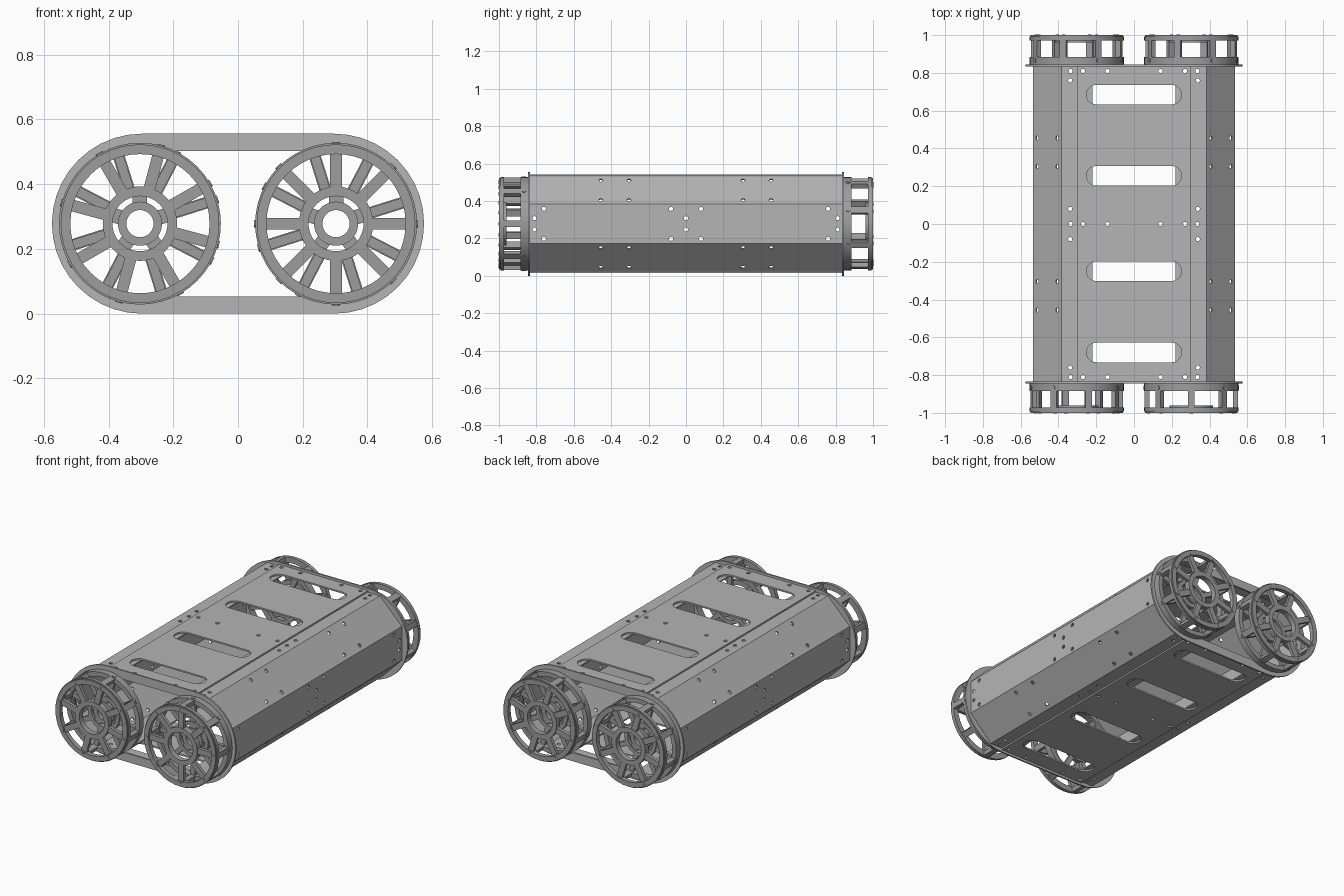
import bpy, bmesh, math
from mathutils import Matrix, Vector

cube = bpy.data.objects.get("Cube")
if cube:
    bpy.data.objects.remove(cube, do_unlink=True)


def material(name, v):
    m = bpy.data.materials.new(name)
    m.use_nodes = True
    m.diffuse_color = (v, v, v, 1)
    m.node_tree.nodes["Principled BSDF"].inputs["Base Color"].default_value = (v, v, v, 1)
    return m


LIGHT = material("light_grey_metal", 0.46)
DARK = material("dark_grey_metal", 0.34)
MID_Z = 0.278


def finish(name, bm, mat=None, smooth=False):
    bmesh.ops.recalc_face_normals(bm, faces=bm.faces)
    me = bpy.data.meshes.new(name)
    bm.to_mesh(me)
    bm.free()
    ob = bpy.data.objects.new(name, me)
    bpy.context.collection.objects.link(ob)
    if mat:
        me.materials.append(mat)
    if smooth:
        select(ob)
        bpy.ops.object.shade_smooth_by_angle(angle=math.radians(35))
    return ob


def select(ob):
    bpy.ops.object.select_all(action="DESELECT")
    ob.select_set(True)
    bpy.context.view_layer.objects.active = ob


def cut(ob, cutter):
    mod = ob.modifiers.new("cut", "BOOLEAN")
    mod.object = cutter
    mod.solver = "EXACT"
    select(ob)
    bpy.ops.object.modifier_apply(modifier=mod.name)


def band(bm, inner, outer, y0, y1):
    """Solid closed band between two matching xz loops."""
    n = len(inner)
    loops = [[bm.verts.new((x, y, z)) for x, z in pts]
             for pts, y in ((inner, y0), (outer, y0), (outer, y1), (inner, y1))]
    for k in range(4):
        a, b = loops[k], loops[(k + 1) % 4]
        for i in range(n):
            j = (i + 1) % n
            bm.faces.new((a[i], a[j], b[j], b[i]))


def circle(r, n=48):
    return [(r * math.cos(2 * math.pi * i / n), r * math.sin(2 * math.pi * i / n)) for i in range(n)]


def stadium(r, half, n=20):
    pts = []
    for side, start in ((1, -90), (-1, 90)):
        for i in range(n + 1):
            a = math.radians(start + 180 * i / n)
            pts.append((side * half + r * math.cos(a), r * math.sin(a)))
    return pts


def box(bm, x0, x1, y0, y1, z0, z1, m=Matrix()):
    t = Matrix.Translation(((x0 + x1) / 2, (y0 + y1) / 2, (z0 + z1) / 2))
    s = Matrix.Diagonal((x1 - x0, y1 - y0, z1 - z0, 1))
    bmesh.ops.create_cube(bm, size=1, matrix=m @ t @ s)


def rod(bm, at, direction, r=0.011, length=0.08):
    rot = Vector(direction).to_track_quat("Z", "Y").to_matrix().to_4x4()
    bmesh.ops.create_cone(bm, cap_ends=True, segments=12, radius1=r, radius2=r,
                          depth=length, matrix=Matrix.Translation(at) @ rot)


# Bolt hole cutters: top and bottom, sides, and sloped faces
bm = bmesh.new()
flat_holes = [(x, y) for y in (-0.81, 0, 0.81) for x in (0.335, 0.27, 0.14)]
flat_holes += [(0.338, y) for y in (-0.76, -0.08, 0.08, 0.76)]
side_holes = [(y, 0.03) for y in (-0.81, 0, 0.81)] + [(y, 0.08) for y in (-0.76, -0.08, 0.08, 0.76)]
slopes = [(x, y, z) for y in (-0.455, -0.305, 0.305, 0.455) for x, z in ((0.513, 0.128), (0.407, 0.232))]
for sx in (-1, 1):
    for sz in (-1, 1):
        for x, y in flat_holes:
            rod(bm, (sx * x, y, MID_Z + sz * 0.26), (0, 0, 1))
        for y, z in side_holes:
            rod(bm, (sx * 0.535, y, MID_Z + sz * z), (1, 0, 0))
        for x, y, z in slopes:
            rod(bm, (sx * x, y, MID_Z + sz * z), (sx, 0, sz))
holes = finish("hole_cutter", bm)
holes.hide_render = True

# Slot cutters through the flat panels
bm = bmesh.new()
for y in (-0.68, -0.25, 0.255, 0.685):
    vs = [bm.verts.new((x, y + d, -0.1)) for x, d in stadium(0.052, 0.2, 10)]
    f = bm.faces.new(vs)
    top = bmesh.ops.extrude_face_region(bm, geom=[f])["geom"]
    bmesh.ops.translate(bm, vec=(0, 0, 0.8), verts=[v for v in top if isinstance(v, bmesh.types.BMVert)])
slots = finish("slot_cutter", bm)
slots.hide_render = True

# Folded side shells with flanges under the panels
half = [(0.22, 0.254), (0.385, 0.254), (0.535, 0.105)]
profile = half + [(x, -z) for x, z in reversed(half)]
for side, name in ((1, "left_side_shell"), (-1, "right_side_shell")):
    bm = bmesh.new()
    rows = [[bm.verts.new((side * x, y, MID_Z + z)) for x, z in profile] for y in (-0.835, 0.835)]
    for i in range(len(profile) - 1):
        bm.faces.new((rows[0][i], rows[0][i + 1], rows[1][i + 1], rows[1][i]))
    bmesh.ops.recalc_face_normals(bm, faces=bm.faces)
    bm.normal_update()
    if sum(f.normal.x for f in bm.faces) * side < 0:
        bmesh.ops.reverse_faces(bm, faces=bm.faces)
    me = bpy.data.meshes.new(name)
    bm.to_mesh(me)
    bm.free()
    shell = bpy.data.objects.new(name, me)
    bpy.context.collection.objects.link(shell)
    me.materials.append(LIGHT)
    mod = shell.modifiers.new("thickness", "SOLIDIFY")
    mod.thickness, mod.offset, mod.use_even_offset = 0.008, -1, True
    select(shell)
    bpy.ops.object.modifier_apply(modifier=mod.name)
    cut(shell, holes)

# Slotted top and bottom panels
for sign, name in ((1, "top_panel"), (-1, "bottom_panel")):
    bm = bmesh.new()
    z = sorted((MID_Z + sign * 0.2545, MID_Z + sign * 0.264))
    box(bm, -0.303, 0.303, -0.835, 0.835, *z)
    panel = finish(name, bm, LIGHT)
    cut(panel, slots)
    cut(panel, holes)

for helper in (holes, slots):
    bpy.data.objects.remove(helper, do_unlink=True)

# Open end frames
for sign, name in ((-1, "front_frame"), (1, "back_frame")):
    bm = bmesh.new()
    band(bm, stadium(0.225, 0.297), stadium(0.278, 0.297), sign * 0.835, sign * 0.845)
    finish(name, bm, LIGHT, True).location.z = MID_Z


def wheel(name, x, sign, turn):
    bm = bmesh.new()

    def ring(r0, r1, a, b):
        band(bm, circle(r0), circle(r1), sign * a, sign * b)

    def bar(angle, r0, r1, a, b, w):
        m = Matrix.Rotation(-math.radians(angle), 4, "Y")
        y = sorted((sign * a, sign * b))
        box(bm, r0, r1, *y, -w / 2, w / 2, m)

    # Rims, hub ring and recessed bearing ring
    ring(0.215, 0.245, 0.992, 1.0)
    ring(0.215, 0.25, 0.972, 0.992)
    ring(0.222, 0.25, 0.845, 0.885)
    ring(0.085, 0.115, 0.96, 0.995)
    ring(0.042, 0.068, 0.85, 0.88)
    ring(0.085, 0.108, 0.85, 0.88)
    for k in range(8):
        a = turn + 45 * k
        rad = math.radians(a)
        c, s = math.cos(rad), math.sin(rad)
        bar(a, 0.222, 0.248, 0.88, 0.975, 0.036)
        bar(a, 0.112, 0.22, 0.972, 0.992, 0.036)
        bar(a, 0.105, 0.228, 0.855, 0.875, 0.03)
        rod(bm, (0.226 * c, sign * 1.0, 0.226 * s), (0, 1, 0), 0.009, 0.006)
        rod(bm, (0.25 * c, sign * 0.867, 0.25 * s), (c, 0, s), 0.012, 0.006)
    for k in range(5):
        bar(90 + 72 * k * sign, 0.06, 0.09, 0.855, 0.875, 0.045)
    finish(name, bm, DARK, True).location = (x, 0, MID_Z)


wheel("front_right_wheel", -0.303, -1, 30)
wheel("front_left_wheel", 0.303, -1, 0)
wheel("back_right_wheel", -0.303, 1, 17.5)
wheel("back_left_wheel", 0.303, 1, 17.5)
